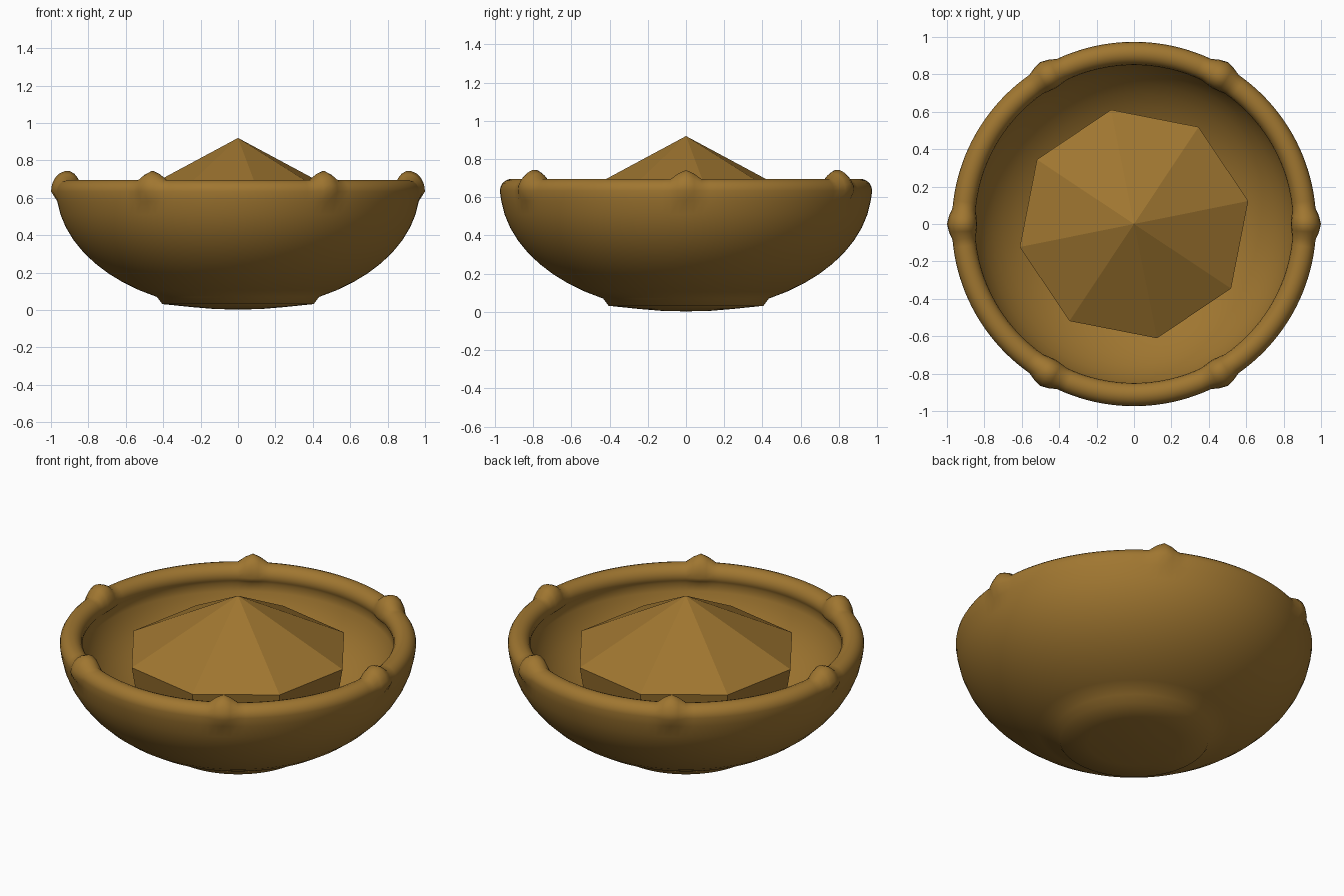
import bpy, bmesh, math

if "Cube" in bpy.data.objects:
    bpy.data.objects.remove(bpy.data.objects["Cube"])

bronze = bpy.data.materials.new("golden_bronze")
bronze.diffuse_color = (0.35, 0.182, 0.03, 1)
bronze.use_nodes = True
bronze.node_tree.nodes["Principled BSDF"].inputs["Base Color"].default_value = bronze.diffuse_color


def lathe(name, profile, segs, start=0.0, shape=None):
    """Revolve an (r, z) profile about z; points with r = 0 become poles."""
    bm = bmesh.new()
    rings = []
    for r, z in profile:
        if r == 0:
            rings.append([bm.verts.new((0, 0, z))] * segs)
            continue
        ring = []
        for i in range(segs):
            a = start + math.tau * i / segs
            rr, zz = shape(r, z, a) if shape else (r, z)
            ring.append(bm.verts.new((rr * math.cos(a), rr * math.sin(a), zz)))
        rings.append(ring)
    for lo, hi in zip(rings, rings[1:]):
        for i in range(segs):
            j = (i + 1) % segs
            bm.faces.new(list(dict.fromkeys((lo[i], lo[j], hi[j], hi[i]))))
    bmesh.ops.recalc_face_normals(bm, faces=bm.faces)
    me = bpy.data.meshes.new(name)
    bm.to_mesh(me)
    bm.free()
    me.materials.append(bronze)
    ob = bpy.data.objects.new(name, me)
    bpy.context.collection.objects.link(ob)
    return ob


# Six evenly spaced knobs swelling out of the rolled rim
RIM_R, RIM_Z, TUBE = 0.912, 0.634, 0.062


def knob(r, z, a):
    if z < 0.6:
        return r, z
    step = math.tau / 6
    off = math.degrees(abs((a + step / 2) % step - step / 2))
    f = max(0.0, min(1.0, (5.0 - off) / 4.0))
    dr, dz = (r - RIM_R) / TUBE, (z - RIM_Z) / TUBE
    return (r + f * dr * (0.026 if dr > 0 else 0.012),
            z + f * max(dz, 0) * 0.048)


def wall(radius, depth, first, last, count):
    """Points on a half-ellipse hanging from z = 0.65, by angle from below."""
    pts = []
    for k in range(count):
        t = math.radians(first + (last - first) * k / (count - 1))
        pts.append((radius * math.sin(t), 0.65 - depth * math.cos(t)))
    return pts


# Bowl: convex foot, outer wall flowing into the rim, then the hollow inside
foot = [(0, 0.003), (0.12, 0.005), (0.25, 0.016), (0.405, 0.032)]
outer = wall(0.972, 0.648, 26.5, 84, 10)
roll = [(RIM_R + TUBE * math.cos(t), RIM_Z + TUBE * math.sin(t))
        for t in (math.radians(d) for d in range(0, 221, 20))]
inner = wall(0.868, 0.578, 80, 8, 12) + [(0, 0.072)]
bowl = lathe("bowl", foot + outer + roll + inner, 144, shape=knob)
bpy.ops.object.select_all(action='DESELECT')
bowl.select_set(True)
bpy.context.view_layer.objects.active = bowl
bpy.ops.object.shade_smooth_by_angle(angle=math.radians(60))

# Faceted eight-sided crystal resting in the hollow
lathe("crystal", [(0, 0.15), (0.56, 0.19), (0.60, 0.45), (0.623, 0.592), (0, 0.92)],
      8, start=math.radians(11.4))
